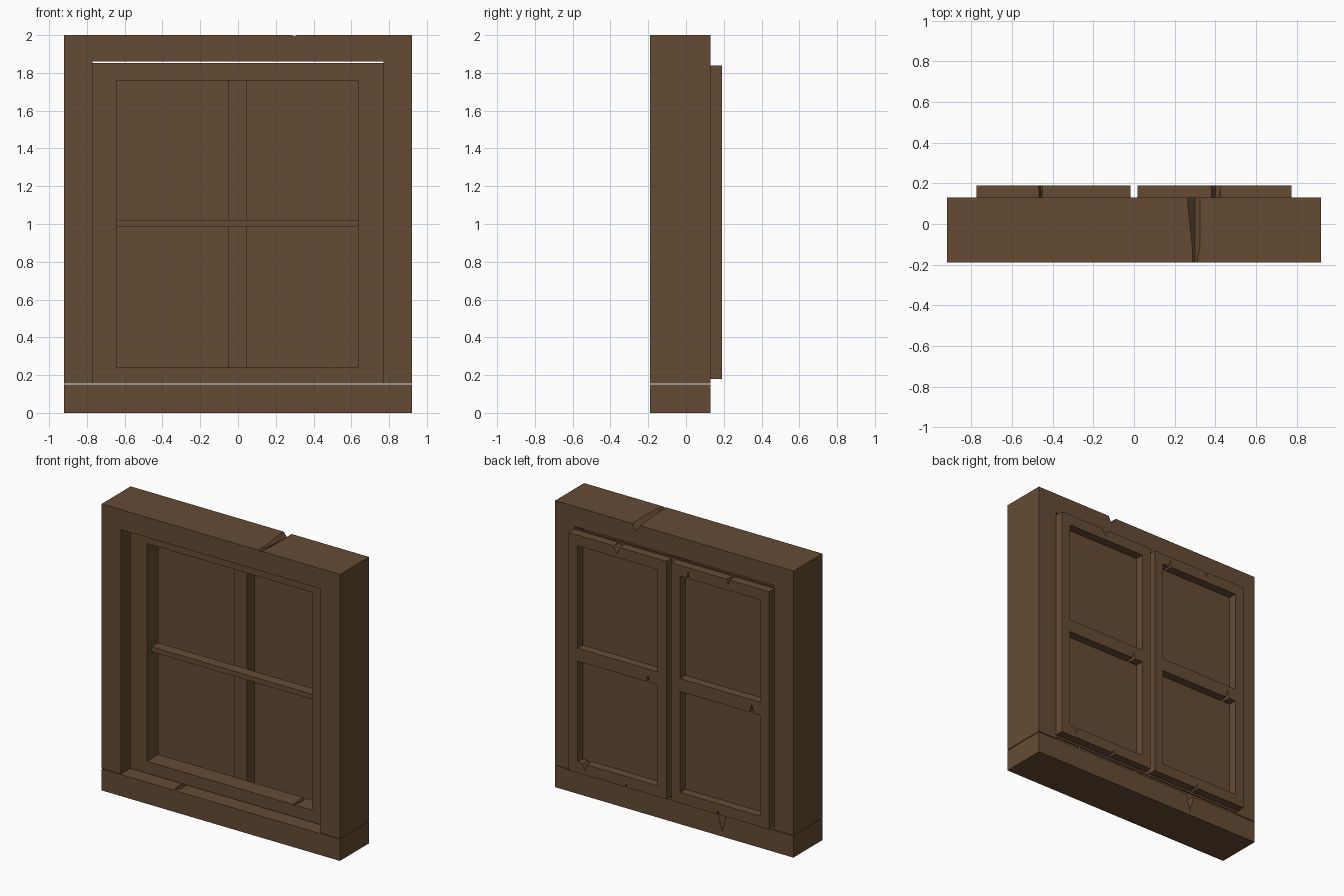
import bpy
import bmesh
from mathutils import Vector

cube = bpy.data.objects.get("Cube")
if cube:
    bpy.data.objects.remove(cube, do_unlink=True)

COLOUR = (0.13, 0.071, 0.034, 1.0)
wood = bpy.data.materials.new("brown wood")
wood.use_nodes = True
wood.diffuse_color = COLOUR
bsdf = next(n for n in wood.node_tree.nodes if n.type == 'BSDF_PRINCIPLED')
bsdf.inputs["Base Color"].default_value = COLOUR
bsdf.inputs["Roughness"].default_value = 0.9


def finish(name, bm):
    bmesh.ops.recalc_face_normals(bm, faces=bm.faces)
    mesh = bpy.data.meshes.new(name)
    bm.to_mesh(mesh)
    bm.free()
    mesh.materials.append(wood)
    obj = bpy.data.objects.new(name, mesh)
    bpy.context.collection.objects.link(obj)
    return obj


def slab(name, xs, zs, y0, y1, holes=()):
    """Board on an x/z grid, extruded through y; cells in holes stay open."""
    bm = bmesh.new()
    grid = [[bm.verts.new((x, y0, z)) for z in zs] for x in xs]
    for i in range(len(xs) - 1):
        for j in range(len(zs) - 1):
            if (i, j) not in holes:
                bm.faces.new((grid[i][j], grid[i + 1][j],
                              grid[i + 1][j + 1], grid[i][j + 1]))
    for v in [v for v in bm.verts if not v.link_faces]:
        bm.verts.remove(v)
    ext = bmesh.ops.extrude_face_region(bm, geom=bm.faces[:], use_keep_orig=True)
    moved = [e for e in ext["geom"] if isinstance(e, bmesh.types.BMVert)]
    bmesh.ops.translate(bm, verts=moved, vec=Vector((0, y1 - y0, 0)))
    return finish(name, bm)


def chip(obj, x, z, width, front, back, y0, y1, lean=0.0):
    """Cut a V notch from edge height z; signed depths at the front and back."""
    bm = bmesh.new()
    rings = []
    for y, depth in ((y0 - 0.01, front), (y1 + 0.01, back)):
        out = z - 0.02 * (1 if back > 0 else -1) * -1
        rings.append([bm.verts.new(p) for p in (
            (x - width / 2, y, out), (x + width / 2, y, out),
            (x + lean, y, z - depth))])
    a, b = rings
    bm.faces.new(a)
    bm.faces.new(b)
    for i in range(3):
        j = (i + 1) % 3
        bm.faces.new((a[i], a[j], b[j], b[i]))
    cutter = finish("notch_cutter", bm)
    cutter.hide_render = True
    mod = obj.modifiers.new("notch", 'BOOLEAN')
    mod.operation = 'DIFFERENCE'
    mod.solver = 'EXACT'
    mod.object = cutter
    bpy.context.view_layer.update()
    graph = bpy.context.evaluated_depsgraph_get()
    result = bpy.data.meshes.new_from_object(obj.evaluated_get(graph))
    obj.modifiers.clear()
    obj.data = result
    bpy.data.objects.remove(cutter, do_unlink=True)


# Deep outer surround: posts and header in one piece, sill below a fine seam
FRONT, BACK = -0.19, 0.13
surround = slab("outer_frame", (-0.92, -0.77, 0.77, 0.92), (0.155, 1.86, 2.0),
                FRONT, BACK, holes={(1, 0)})
sill = slab("sill", (-0.92, 0.92), (0, 0.15), FRONT, BACK)
chip(surround, 0.29, 2.0, 0.09, 0.006, 0.05, FRONT, BACK, 0.01)
chip(sill, -0.37, 0.15, 0.07, -0.01, 0.12, FRONT, BACK)

# Front sash, set back inside the surround
SASH = (-0.09, 0.035)
sash = slab("front_sash", (-0.769, -0.64, 0.635, 0.769),
            (0.156, 0.24, 1.76, 1.853), *SASH, holes={(1, 1)})
chip(sash, 0.49, 0.24, 0.05, 0.005, 0.03, *SASH)

# Glazing bars behind and within the sash
slab("vertical_bar", (-0.05, 0.045), (0.156, 1.85), 0.035, 0.118)
slab("horizontal_bar", (-0.65, 0.645), (0.985, 1.02), -0.04, 0.034)

# Solid backing panel
slab("back_panel", (-0.769, 0.769), (0.17, 1.845), 0.115, 0.125)

# Pair of shutters on the back, each with two openings
SHUTTER = (0.13, 0.19)
shutters = {}
for side, name in ((1, "left_shutter"), (-1, "right_shutter")):
    xs = sorted(side * x for x in (0.018, 0.088, 0.705, 0.775))
    shutters[side] = slab(name, xs, (0.18, 0.255, 0.96, 1.05, 1.765, 1.84),
                          *SHUTTER, holes={(1, 1), (1, 3)})

# Worn notches: side, x, edge height, width, depth (negative cuts upward)
for side, x, z, width, depth in (
        (1, 0.40, 1.84, 0.07, 0.055), (-1, -0.46, 1.84, 0.03, 0.04),
        (-1, -0.15, 1.765, 0.03, -0.05), (1, 0.16, 0.96, 0.04, -0.05),
        (-1, -0.64, 0.96, 0.04, -0.06), (1, 0.65, 0.255, 0.05, 0.05),
        (1, 0.33, 0.18, 0.04, -0.025), (-1, -0.38, 0.18, 0.04, -0.03)):
    chip(shutters[side], x, z, width, depth * 0.4, depth, *SHUTTER)
